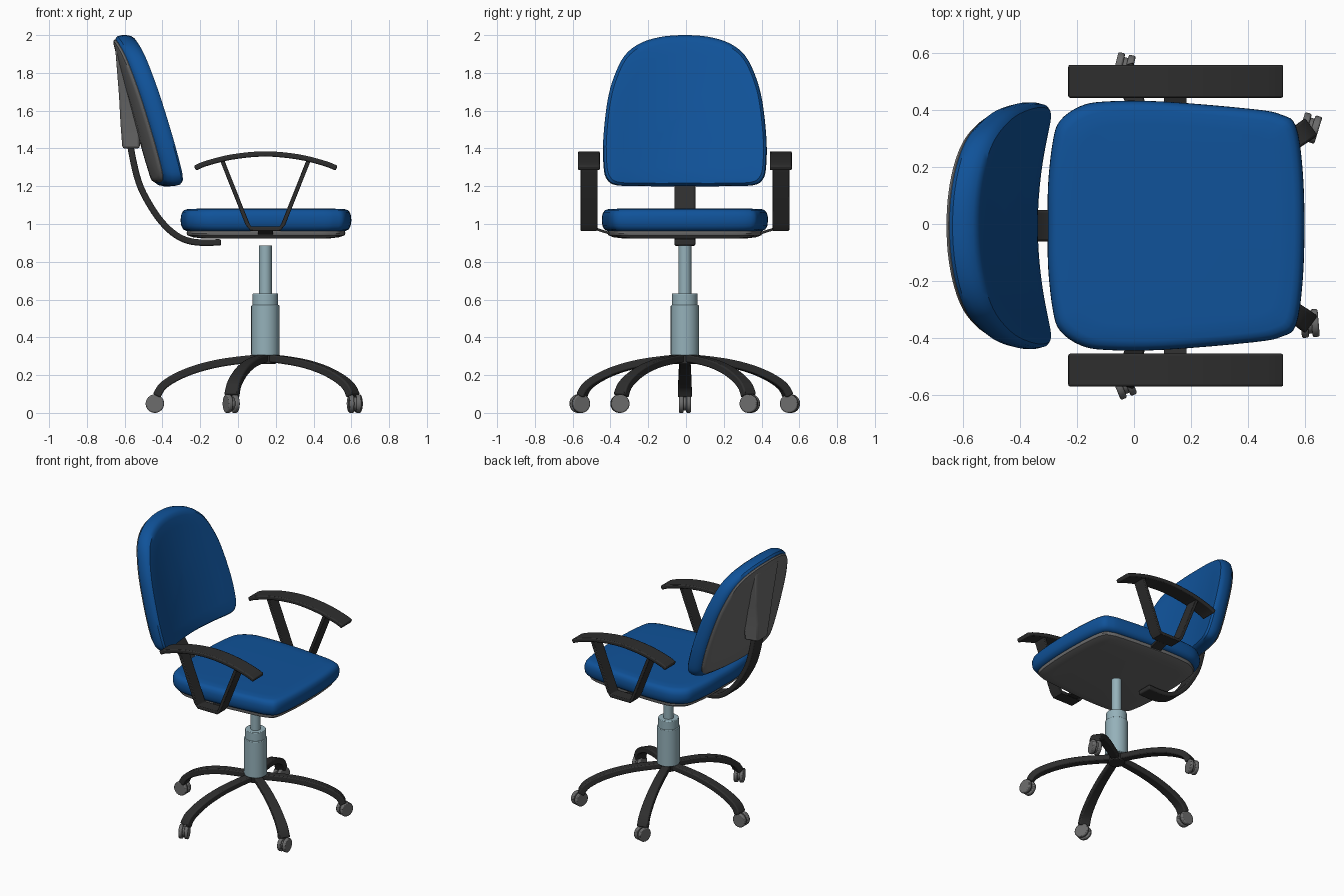
import bpy, bmesh, math
from mathutils import Vector, Matrix

if "Cube" in bpy.data.objects:
    bpy.data.objects.remove(bpy.data.objects["Cube"])

Y0 = -0.006          # side-to-side centre of the chair
HUB = Vector((0.145, Y0, 0))


def material(name, rgb):
    m = bpy.data.materials.new(name)
    m.diffuse_color = (*rgb, 1)
    m.use_nodes = True
    m.node_tree.nodes["Principled BSDF"].inputs["Base Color"].default_value = m.diffuse_color
    return m


BLUE = material("blue fabric", (0.005, 0.085, 0.32))
BLACK = material("black plastic", (0.027, 0.027, 0.027))
GREY = material("grey plastic", (0.15, 0.15, 0.15))
STEEL = material("pale steel", (0.30, 0.44, 0.49))


def finish(name, bm, mat, bevel=0):
    bmesh.ops.recalc_face_normals(bm, faces=bm.faces)
    me = bpy.data.meshes.new(name)
    bm.to_mesh(me)
    bm.free()
    me.materials.append(mat)
    ob = bpy.data.objects.new(name, me)
    bpy.context.collection.objects.link(ob)
    if bevel:
        b = ob.modifiers.new("bevel", "BEVEL")
        b.width, b.segments, b.limit_method = bevel, 2, "ANGLE"
        b.angle_limit = math.radians(50)
    return ob


def spline(pts, n=5, closed=False):
    """Catmull-Rom curve through 2D points."""
    pts = [Vector(p) for p in pts]
    c, out = len(pts), []
    at = lambda i: pts[i % c] if closed else pts[max(0, min(c - 1, i))]
    for i in range(c if closed else c - 1):
        a, b, d, e = at(i - 1), at(i), at(i + 1), at(i + 2)
        for k in range(n):
            t = k / n
            out.append(0.5 * (2 * b + (d - a) * t + (2 * a - 5 * b + 4 * d - e) * t * t
                              + (3 * b - a - 3 * d + e) * t ** 3))
    return out if closed else out + [pts[-1]]


def loft(name, rings, mat, bevel=0):
    """Skin a list of equal-length closed rings and cap both ends."""
    bm = bmesh.new()
    vs = [[bm.verts.new(p) for p in r] for r in rings]
    n = len(vs[0])
    for a, b in zip(vs, vs[1:]):
        for i in range(n):
            bm.faces.new((a[i], a[(i + 1) % n], b[(i + 1) % n], b[i]))
    bm.faces.new(vs[0])
    bm.faces.new(vs[-1])
    return finish(name, bm, mat, bevel)


def strip(name, path, half_w, thick, mat, y=0.0, bevel=0.008):
    """Flat bar swept along an x-z path; half_w and thick are (start, end)."""
    rings = []
    for i, p in enumerate(path):
        d = (path[min(i + 1, len(path) - 1)] - path[max(i - 1, 0)]).normalized()
        t = i / (len(path) - 1)
        w = half_w[0] + (half_w[1] - half_w[0]) * t
        o = Vector((-d.y, d.x)) * (thick[0] + (thick[1] - thick[0]) * t) / 2
        a, b = p + o, p - o
        rings.append([(a.x, y - w, a.y), (a.x, y + w, a.y), (b.x, y + w, b.y), (b.x, y - w, b.y)])
    return loft(name, rings, mat, bevel)


def cylinder(name, r, depth, matrix, mat, bevel=0):
    bm = bmesh.new()
    bmesh.ops.create_cone(bm, cap_ends=True, segments=32, radius1=r, radius2=r, depth=depth, matrix=matrix)
    return finish(name, bm, mat, bevel)


# Seat cushion and the shell below it
half = [(.60, 0), (.593, .2), (.57, .35), (.52, .39), (.42, .41), (.1, .437), (-.1, .437),
        (-.19, .42), (-.26, .37), (-.285, .3), (-.302, .15), (-.303, 0)]
seat = spline(half + [(x, -y) for x, y in half[-2:0:-1]], 4, True)


def seat_ring(s, z):
    return [(0.15 + (p.x - 0.15) * s, Y0 + p.y * s, z) for p in seat]


loft("seat_cushion", [seat_ring(s, z) for s, z in
     ((.93, .962), (.97, .972), (.992, .99), (1, 1.015), (.998, 1.04), (.985, 1.06),
      (.96, 1.073), (.92, 1.079), (.8, 1.081))], BLUE)
loft("seat_shell", [seat_ring(s, z) for s, z in
     ((.925, .966), (.93, .95), (.92, .94), (.86, .93), (.75, .924))], GREY)

# Backrest cushion and rear shell: tilted, gently wrapped forward at the sides
half = [(0, 2.0), (.13, 1.99), (.24, 1.955), (.32, 1.89), (.375, 1.78), (.41, 1.65), (.432, 1.45),
        (.43, 1.3), (.412, 1.235), (.36, 1.205), (.2, 1.2), (0, 1.2)]
back = spline(half + [(-y, z) for y, z in half[-2:0:-1]], 4, True)


def back_ring(s, d):
    ring = []
    for p in back:
        y, z = p.x * s, 1.6 + (p.y - 1.6) * s
        x = -0.33 - 0.275 * (z - 1.2) + 0.065 * (y / 0.43) ** 2
        ring.append((x - d, Y0 + y, z))
    return ring


loft("backrest_cushion", [back_ring(s, d) for s, d in
     ((.02, 0), (.25, 0), (.5, 0), (.75, 0), (.9, 0), (.96, .004), (.988, .018), (1, .04),
      (1, .065), (.985, .09), (.95, .105), (.9, .11), (.5, .11), (.02, .11))], BLUE)
loft("backrest_shell", [back_ring(s, d) for s, d in
     ((.9, .08), (.945, .09), (.945, .108), (.925, .118), (.88, .122), (.65, .125),
      (.4, .126), (.2, .126), (.02, .126))], GREY)

# Wedge-shaped socket that holds the back bar
rings = []
for z, xb, xf, w in ((1.4, -.612, -.52, .065), (1.53, -.622, -.52, .085),
                     (1.68, -.63, -.55, .11), (1.93, -.65, -.6, .15)):
    rings.append([(xf, Y0 - w * 1.2, z), (xb, Y0 - w * .85, z), (xb, Y0 + w * .85, z), (xf, Y0 + w * 1.2, z)])
loft("bar_socket", rings, GREY, 0.012)

# Bent bar joining seat and backrest
strip("back_bar", spline([(-.575, 1.5), (-.567, 1.4), (-.525, 1.22), (-.46, 1.09), (-.39, .995),
                          (-.31, .93), (-.22, .903), (-.09, .903)]),
      (.055, .055), (.034, .034), BLACK, Y0)

# Armrests
for side, tag in ((1, "left"), (-1, "right")):
    y = Y0 + side * 0.508
    strip(tag + "_arm_pad", spline([(-.228, 1.295), (-.17, 1.32), (-.03, 1.355), (.145, 1.371),
                                    (.32, 1.355), (.46, 1.32), (.522, 1.295)]),
          (.058, .058), (.028, .028), BLACK, y, 0.01)
    strip(tag + "_arm_support", [Vector(p) for p in
          ((-.085, 1.34), (.05, 1.0), (.068, .975), (.222, .975), (.24, 1.0), (.375, 1.34))],
          (.045, .045), (.022, .022), BLACK, y, 0.004)
    inner, outer = Y0 + side * .38, Y0 + side * .475
    loft(tag + "_arm_bracket", [[(x, inner, .938), (x, outer, .968), (x, outer, .982), (x, inner, .952)]
                                for x in (.105, .185)], BLACK)

# Gas lift column
for name, r, z0, z1, bev in (("column_sleeve", .075, .305, .57, .004), ("column_collar", .068, .565, .632, .004),
                             ("column_rod", .034, .62, .885, 0)):
    cylinder(name, r, z1 - z0, Matrix.Translation(HUB + Vector((0, 0, (z0 + z1) / 2))), STEEL, bev)
cylinder("base_hub", .055, .05, Matrix.Translation(HUB + Vector((0, 0, .283))), BLACK, .005)

# Five-legged base with swivelled twin-wheel casters
leg_path = spline([(.0, .29), (.1, .283), (.25, .262), (.38, .228), (.48, .185), (.545, .14), (.575, .09)])
for i, (angle, swivel) in enumerate(((180, 180), (36, 73), (-36, -85), (108, 76), (-108, -68)), 1):
    leg = strip(f"base_leg_{i}", leg_path, (.026, .038), (.04, .044), BLACK)
    a = math.radians(angle)
    leg.matrix_world = Matrix.Translation(HUB) @ Matrix.Rotation(a, 4, "Z")
    centre = HUB + Vector((math.cos(a) * .585, math.sin(a) * .585, .049))
    turn = Matrix.Translation(centre) @ Matrix.Rotation(math.radians(swivel), 4, "Z")
    lay = Matrix.Rotation(math.pi / 2, 4, "X")
    for side in (1, -1):
        cylinder(f"caster_{i}_wheel_{'a' if side > 0 else 'b'}", .049, .025,
                 turn @ Matrix.Translation((0, side * .019, 0)) @ lay, GREY, .006)
    cylinder(f"caster_{i}_core", .036, .03, turn @ lay, GREY)

# Smooth shading with crisp edges
bpy.ops.object.select_all(action="SELECT")
bpy.context.view_layer.objects.active = bpy.context.selected_objects[0]
bpy.ops.object.shade_smooth_by_angle(angle=math.radians(35))
